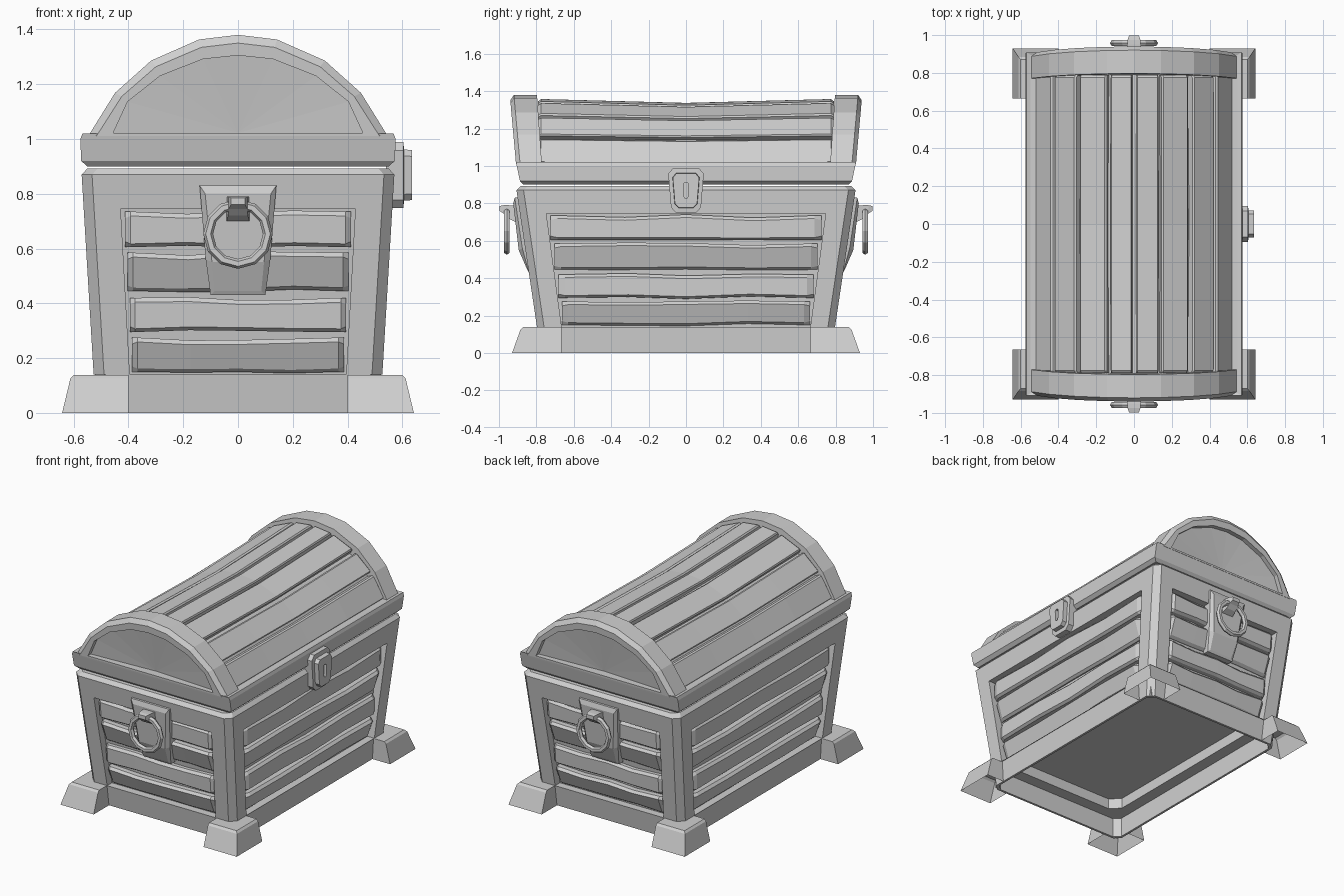
import bpy, bmesh, math, random

if "Cube" in bpy.data.objects:
    bpy.data.objects.remove(bpy.data.objects["Cube"])

random.seed(4)
grey = bpy.data.materials.new("plain grey")
grey.diffuse_color = (0.63, 0.63, 0.63, 1)
grey.use_nodes = True
grey.node_tree.nodes["Principled BSDF"].inputs["Base Color"].default_value = grey.diffuse_color


def build(name, faces):
    """Flat-shaded mesh from point lists, welding equal points."""
    bm = bmesh.new()
    seen = {}

    def vert(p):
        key = tuple(round(c, 4) for c in p)
        if key not in seen:
            seen[key] = bm.verts.new(p)
        return seen[key]

    for f in faces:
        vs = list(dict.fromkeys(vert(p) for p in f))
        if len(vs) > 2 and not bm.faces.get(vs):
            bm.faces.new(vs)
    bmesh.ops.recalc_face_normals(bm, faces=bm.faces)
    me = bpy.data.meshes.new(name)
    bm.to_mesh(me)
    bm.free()
    me.materials.append(grey)
    ob = bpy.data.objects.new(name, me)
    bpy.context.collection.objects.link(ob)
    return ob


def loft(rings, start=True, end=True):
    """Quads between closed rings, with optional end caps."""
    faces = []
    for a, b in zip(rings, rings[1:]):
        n = len(a)
        faces += [[a[i], a[(i + 1) % n], b[(i + 1) % n], b[i]] for i in range(n)]
    if start:
        faces.append(rings[0][::-1])
    if end:
        faces.append(rings[-1])
    return faces


# Tapered body: half width, half length, and wall coordinates
def hx(z): return 0.527 + (z - 0.14) * 0.06
def hy(z): return 0.797 + (z - 0.14) * 0.15
C = 0.038


def wall(axis, s, u, z, d=0.0):
    """Point on a wall: u sideways, z up, d inward."""
    return (u, s * (hy(z) - d), z) if axis == 'y' else (s * (hx(z) - d), u, z)


def edge(axis, z): return (hx(z) if axis == 'y' else hy(z)) - C


def opening(axis, z):
    return 0.395 + (z - 0.14) * 0.055 if axis == 'y' else 0.665 + (z - 0.14) * 0.135


def octagon(z, d=0.0, at=None, c=C):
    x, y = hx(z if at is None else at) - d, hy(z if at is None else at) - d
    return [(x, y - c, z), (x - c, y, z), (c - x, y, z), (-x, y - c, z),
            (-x, c - y, z), (c - x, -y, z), (x - c, -y, z), (x, c - y, z)]


WALLS = [('y', -1), ('y', 1), ('x', -1), ('x', 1)]
Z0, Z1, ZT, DEEP = 0.14, 0.745, 0.87, 0.05

# Body frame: walls with a recessed opening, chamfered corners and a rim
faces = []
for ax, s in WALLS:
    def strip(z0, z1, u0, u1):
        faces.append([wall(ax, s, u0(z0), z0), wall(ax, s, u1(z0), z0),
                      wall(ax, s, u1(z1), z1), wall(ax, s, u0(z1), z1)])
    e, o = (lambda z: edge(ax, z)), (lambda z: opening(ax, z))
    ne, no = (lambda z: -edge(ax, z)), (lambda z: -opening(ax, z))
    strip(Z1, ZT, ne, e)
    strip(Z0, Z1, ne, no)
    strip(Z0, Z1, o, e)
    hole = [[wall(ax, s, k * o(z), z, d) for k, z in ((-1, Z0), (1, Z0), (1, Z1), (-1, Z1))]
            for d in (0, DEEP)]
    faces += loft(hole, start=False)
for z0, z1 in ((Z0, Z1), (Z1, ZT)):
    a, b = octagon(z0), octagon(z1)
    faces += [[a[i], a[i + 1], b[i + 1], b[i]] for i in (0, 2, 4, 6)]
faces += loft([octagon(ZT), octagon(0.893, 0.022, ZT)], start=False)
build("body_frame", faces)

# Thin bottom skirt around a raised floor
build("bottom_skirt", loft([octagon(Z0, 0.005), octagon(0, 0.005), octagon(0, 0.02),
                            octagon(0.13, 0.02, 0), octagon(0.13, 0.1, 0, 0.06),
                            octagon(0.2, 0.1, 0, 0.06)], start=False))

# Four crooked planks in each wall, every second one leaning out at the top
for ax, s in WALLS:
    for n, (z0, z1) in enumerate(((0.15, 0.275), (0.295, 0.42), (0.445, 0.585), (0.605, 0.735))):
        low, high = (0.026, 0.0) if n in (0, 2) else (0.004, 0.01)
        half = opening(ax, (z0 + z1) / 2) - 0.012
        rings = []
        for t in (-1, -0.95, -0.45, 0, 0.5, 0.95, 1):
            inner = abs(t) < 0.9
            lo = z0 + (random.uniform(-0.006, 0.008) if inner else 0)
            hi = z1 + (random.uniform(-0.012, 0.006) if inner else 0)
            tip = 0.016 if abs(t) == 1 else 0.0
            sec = [(lo, DEEP), (lo, low + 0.016 + tip), (lo + 0.012 + tip / 2, low + tip),
                   (hi - 0.016 - tip / 2, high + tip), (hi, high + 0.016 + tip), (hi, DEEP)]
            rings.append([wall(ax, s, t * half, z, min(d, DEEP)) for z, d in sec])
        build("wall_plank", loft(rings))

# Hollow corner feet
for sx in (-1, 1):
    for sy in (-1, 1):
        rings = []
        for x, y, z in ((0.642, 0.93, 0), (0.612, 0.885, 0.125), (0.6, 0.872, 0.138)):
            plan = [(0.4, y), (x, y), (x, 0.665), (0.5, 0.665), (0.5, 0.76), (0.4, 0.76)]
            rings.append([(sx * a, sy * b, z) for a, b in plan])
        build("corner_foot", loft(rings, start=False))

# Lid band
rings = [[(x, y, z), (-x, y, z), (-x, -y, z), (x, -y, z)] for x, y, z in
         ((0.55, 0.87, 0.9), (0.573, 0.888, 0.92), (0.575, 0.905, 1.0),
          (0.568, 0.909, 1.02), (0.547, 0.895, 1.015))]
build("lid_band", loft(rings))

# Arch profile of the lid, scaled inward by d
ARC = [(0.547, 1.01), (0.449, 1.168), (0.317, 1.286), (0.142, 1.363), (0, 1.38)]
ARC += [(-x, z) for x, z in ARC[-2::-1]]


def arc(d): return [(x * (1 - d / 0.547), 1.01 + (z - 1.01) * (1 - d / 0.37)) for x, z in ARC]
def outer_y(z): return 0.908 + (z - 1) * 0.09
def inner_y(z): return 0.77 + (z - 1) * 0.07


# End arches with a recessed fan-shaped panel
for s in (-1, 1):
    gap = [(x * 0.965 if z < 1.02 else x * 1.04, max(z, 1.022)) for x, z in arc(0.075)]
    layers = [([(0, 1.022)] * 9, -0.055), (gap, -0.03), (gap, 0), (arc(0.03), 0), (arc(0), -0.022)]
    rings = [[(x, s * (outer_y(z) + d), z) for x, z in pts] for pts, d in layers]
    rings.append([(x, s * inner_y(z), z) for x, z in arc(0)])
    build("lid_end_arch", loft(rings, start=False))

# Lid core under the planks
build("lid_core", loft([[(x, y, z) for x, z in arc(0.07)] for y in (-0.82, 0.82)]))

# Eight planks, one per arch segment, sagging straight down in the middle
for i in range(8):
    rings = []
    t0, t1 = random.uniform(0.03, 0.09), random.uniform(0.91, 0.97)
    sag = random.uniform(0.022, 0.028)
    for y in (-0.79, -0.775, -0.4, 0, 0.4, 0.775, 0.79):
        end = 0.012 if abs(y) > 0.78 else 0
        ring = []
        for t, d in ((t0, 0.085), (t0, 0.03 + end), (t0 + 0.05, 0.02 + end),
                     (t1 - 0.05, 0.02 + end), (t1, 0.03 + end), (t1, 0.085)):
            (xa, za), (xb, zb) = arc(d)[i:i + 2]
            z = za + (zb - za) * t
            drop = sag * (1 - abs(y) / 0.79) * (z - 1.01) / 0.37
            ring.append((xa + (xb - xa) * t, y, z - drop))
        rings.append(ring)
    build("lid_plank", loft(rings))

# Ring handles: folded plate, bracket and ring on each end
for s in (-1, 1):
    back = [(0.14, 0.83), (0.118, 0.56), (0.1, 0.43)]
    front = [(0.12, 0.8, -0.028), (0.095, 0.55, -0.036), (0.085, 0.445, -0.006)]
    a = [(x, z, 0.04) for x, z in back]
    b = [(x, z, d) for (x, z), d in zip(back, (-0.015, -0.015, 0.0))]
    rings = [[wall('y', s, x, z, d) for x, z, d in r] +
             [wall('y', s, -x, z, d) for x, z, d in r[::-1]] for r in (a, b, front)]
    faces = loft(rings, end=False)
    f = rings[-1]
    faces += [[f[0], f[1], f[4], f[5]], [f[1], f[2], f[3], f[4]]]
    build("handle_plate", faces)
    rings = [[(x, s * y, z0), (-x, s * y, z0), (-x, s * y, z1), (x, s * y, z1)] for x, y, z0, z1 in
             ((0.045, 0.89, 0.69, 0.785), (0.036, 0.95, 0.72, 0.79),
              (0.034, 0.975, 0.745, 0.79), (0.026, 0.998, 0.76, 0.785))]
    build("handle_bracket", loft(rings))
    bpy.ops.mesh.primitive_torus_add(location=(0, s * 0.958, 0.653), rotation=(math.pi / 2, 0, 0),
                                     major_segments=12, minor_segments=6,
                                     major_radius=0.109, minor_radius=0.018)
    bpy.context.object.name = "handle_ring"
    bpy.context.object.data.materials.append(grey)

# Lock with a sunken keyhole
half = [(0.07, 0.12), (0.095, 0.09), (0.08, -0.09), (0.052, -0.12)]
outline = half + [(-y, z) for y, z in half[::-1]]
rings = [[(x, y * ky, 0.868 + z * kz) for y, z in outline] for x, ky, kz in
         ((0.54, 1, 1), (0.604, 1, 1), (0.606, 0.76, 0.78), (0.635, 0.74, 0.76),
          (0.635, 0.14, 0.34), (0.612, 0.14, 0.34))]
build("lock", loft(rings))
